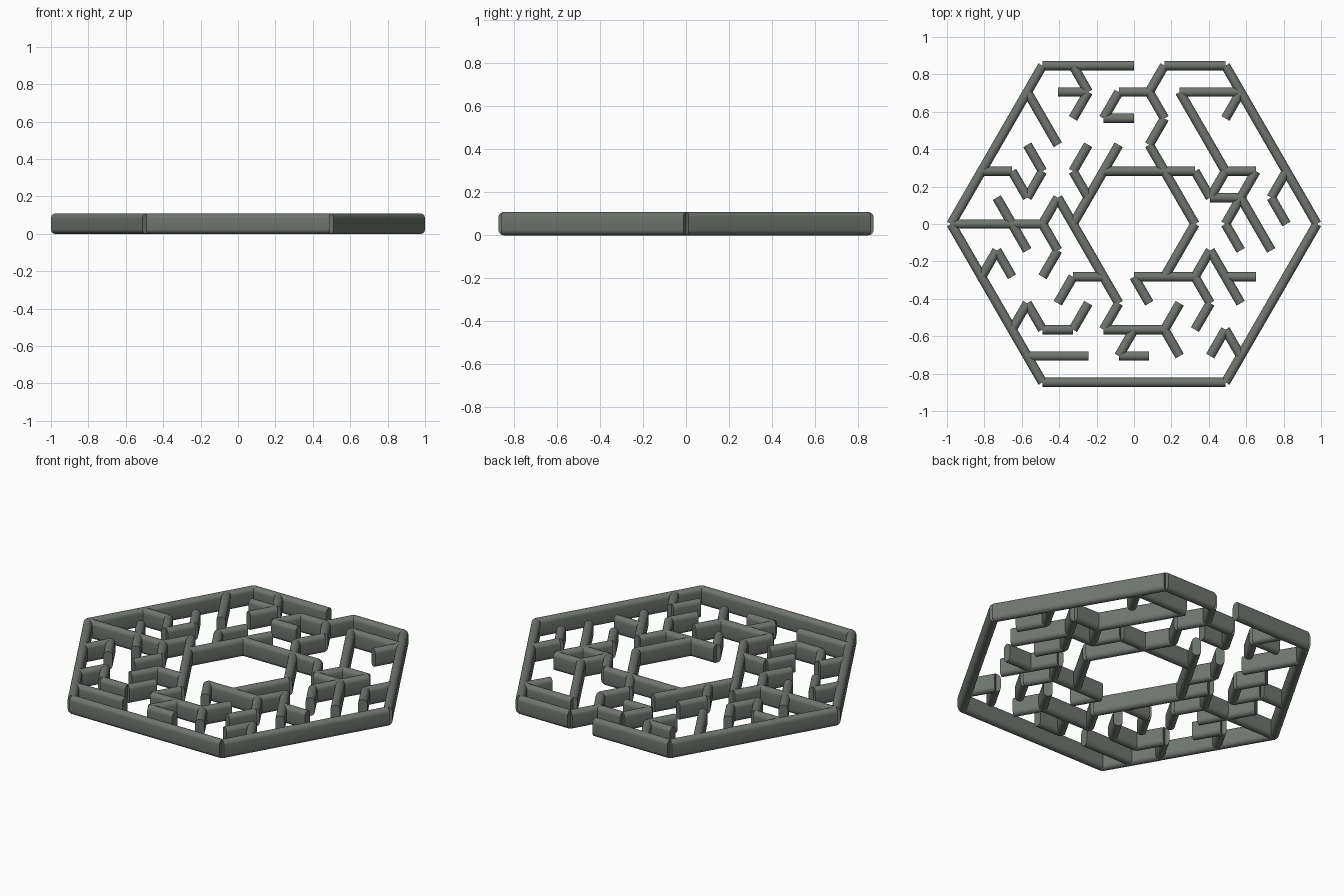
import bpy, bmesh, math
from mathutils import Vector, Matrix

if "Cube" in bpy.data.objects:
    bpy.data.objects.remove(bpy.data.objects["Cube"])

HALF = 0.0815             # half of the triangular grid spacing
ROW = HALF * math.sqrt(3)  # distance between grid rows
RAD, HEIGHT = 0.025, 0.108  # wall half width and height

mat = bpy.data.materials.new("dark_grey_green")
mat.diffuse_color = (0.158, 0.178, 0.158, 1)
mat.use_nodes = True
mat.node_tree.nodes["Principled BSDF"].inputs["Base Color"].default_value = mat.diffuse_color

# Grid steps: E, NE, NW, W, SW, SE numbered 0-5
STEP = [(2, 0), (1, 1), (-1, 1), (-2, 0), (-1, -1), (1, -1)]


def profile():
    """Stadium cross-section: upright slab with round top and bottom."""
    pts, n = [], 10
    for centre, start in ((HEIGHT - RAD, 0), (RAD, math.pi)):
        for i in range(n + 1):
            a = start + math.pi * i / n
            pts.append((RAD * math.cos(a), centre + RAD * math.sin(a)))
    return pts


def add_bar(bm, a, b):
    p, q = (Vector((x * HALF, r * ROW, 0)) for x, r in (a, b))
    side = (q - p).normalized().cross(Vector((0, 0, 1)))
    rings = [[bm.verts.new(e + side * u + Vector((0, 0, z))) for u, z in profile()]
             for e in (p, q)]
    n = len(rings[0])
    for i in range(n):
        j = (i + 1) % n
        bm.faces.new((rings[0][i], rings[0][j], rings[1][j], rings[1][i]))
    bm.faces.new(rings[0][::-1])
    bm.faces.new(rings[1])


def build(name, walks):
    """Each walk is a start point and a string of grid steps."""
    bm = bmesh.new()
    for x, r, steps in walks:
        i = 0
        while i < len(steps):
            d = int(steps[i])
            n = 1
            # straight horizontal runs are one long bar
            while d in (0, 3) and i + n < len(steps) and steps[i + n] == steps[i]:
                n += 1
            end = (x + STEP[d][0] * n, r + STEP[d][1] * n)
            add_bar(bm, (x, r), end)
            (x, r), i = end, i + n
    bmesh.ops.recalc_face_normals(bm, faces=bm.faces)
    me = bpy.data.meshes.new(name)
    bm.to_mesh(me)
    bm.free()
    me.materials.append(mat)
    ob = bpy.data.objects.new(name, me)
    bpy.context.collection.objects.link(ob)
    bpy.ops.object.select_all(action='DESELECT')
    ob.select_set(True)
    bpy.context.view_layer.objects.active = ob
    bpy.ops.object.shade_smooth_by_angle(angle=math.radians(40))


# Hexagonal rim with the entrance gap at the top
build("outer_wall", [(2, 6, "00" + "5" * 6 + "4" * 6 + "3" * 6 + "2" * 6 + "1" * 6 + "000")])

# Central room
build("centre_room_wall", [(-2, 2, "000"), (2, 2, "5544"), (-2, 2, "44555"), (0, -2, "00")])

# Maze branches by region
build("top_branches", [
    (-7, 5, "55"), (-4, 6, "54"), (-5, 5, "0"),
    (2, 6, "45450"), (1, 5, "340"),
    (7, 5, "335550"), (7, 5, "4")])
build("right_branches", [
    (10, 2, "45"), (4, 2, "5"), (6, 2, "4"), (5, 1, "0"),
    (8, 2, "445"), (7, 1, "55")])
build("lower_right_branches", [
    (0, -2, "5"), (4, -2, "150"), (6, -2, "5"), (4, -2, "54"), (7, -5, "24")])
build("bottom_branches", [
    (-1, -3, "4"), (-2, -4, "00"), (3, -3, "4"), (2, -4, "5"), (0, -4, "40"),
    (-2, -2, "34"), (-7, -5, "00"), (-8, -4, "1501")])
build("left_branches", [
    (-10, -2, "15"), (-12, 0, "000"), (-9, 1, "55"), (-6, 0, "15"), (-6, 0, "54"),
    (-10, 2, "0512"), (-3, 1, "21"), (-2, 2, "1")])
